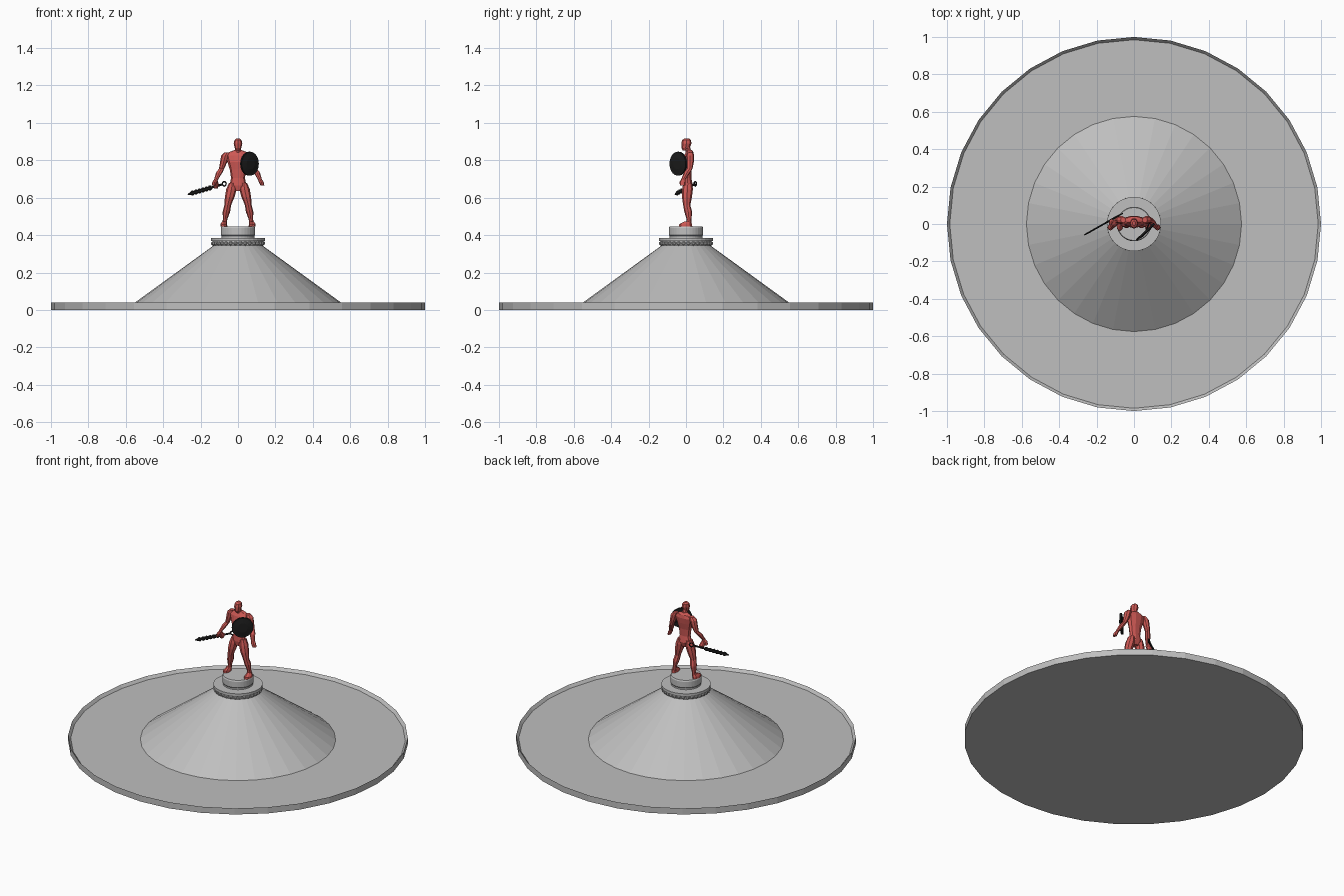
import bpy, bmesh, math
from mathutils import Vector, Matrix


def material(name, rgb):
    m = bpy.data.materials.new(name)
    m.diffuse_color = (*rgb, 1)
    return m


GREY = material("stone grey", (0.52, 0.52, 0.52))
RED = material("statue red", (0.62, 0.10, 0.09))
BLACK = material("weapon black", (0.012, 0.012, 0.012))


def finish(name, bm, mat):
    bmesh.ops.recalc_face_normals(bm, faces=bm.faces)
    me = bpy.data.meshes.new(name)
    bm.to_mesh(me)
    bm.free()
    me.materials.append(mat)
    ob = bpy.data.objects.new(name, me)
    bpy.context.collection.objects.link(ob)
    return ob


def loft(name, rings, mat, n=8):
    """Skin of elliptical rings (centre, half-axis a, half-axis b), capped."""
    bm = bmesh.new()
    prev = None
    for i, (c, a, b) in enumerate(rings):
        c, a, b = Vector(c), Vector(a), Vector(b)
        cur = [bm.verts.new(c + a * math.cos(math.tau * k / n) + b * math.sin(math.tau * k / n))
               for k in range(n)]
        if prev:
            for k in range(n):
                bm.faces.new((prev[k], prev[(k + 1) % n], cur[(k + 1) % n], cur[k]))
        if i in (0, len(rings) - 1):
            bm.faces.new(cur)
        prev = cur
    return finish(name, bm, mat)


def body(name, rows, mat=RED, n=8):
    """Loft of level sections: rows of x, y, z, half width, half depth."""
    return loft(name, [((x, y, z), (rx, 0, 0), (0, ry, 0)) for x, y, z, rx, ry in rows], mat, n)


def turned(name, profile, n=32):
    return body(name, [(0, 0, z, r, r) for r, z in profile], GREY, n)


# Base dish with a raised sloping lip, cone, collar and pedestal
turned("base_dish", [(1, 0), (1, 0.04), (0.985, 0.022), (0.57, 0.022)])
turned("cone_mound", [(0.578, 0.02), (0.13, 0.345), (0.13, 0.36)])
turned("collar", [(0.135, 0.345), (0.135, 0.368), (0.145, 0.368), (0.145, 0.385)])
turned("pedestal", [(0.088, 0.38), (0.088, 0.395), (0.092, 0.4), (0.092, 0.438), (0.088, 0.446)])

# Beads under the collar
bm = bmesh.new()
for k in range(32):
    t = math.tau * (k + 0.5) / 32
    bmesh.ops.create_icosphere(bm, subdivisions=1, radius=0.013, matrix=Matrix.Translation(
        (0.134 * math.cos(t), 0.134 * math.sin(t), 0.356)))
finish("collar_beads", bm, GREY)

# Torso and head
body("torso", [(0, 0.008, 0.635, 0.022, 0.02), (0, 0.01, 0.665, 0.046, 0.028),
               (0, 0.008, 0.705, 0.037, 0.022), (0, 0.008, 0.75, 0.044, 0.024),
               (0, 0.01, 0.79, 0.056, 0.03), (0, 0.016, 0.825, 0.066, 0.028),
               (0, 0.02, 0.845, 0.045, 0.02), (0, 0.016, 0.856, 0.016, 0.015)], n=10)
body("neck", [(0, 0.014, 0.84, 0.018, 0.016), (0, 0.008, 0.872, 0.014, 0.014)])
body("head", [(0, -0.006, 0.853, 0.009, 0.012), (0, -0.002, 0.866, 0.018, 0.022),
              (0, 0.002, 0.89, 0.023, 0.027), (0, 0.003, 0.908, 0.019, 0.024),
              (0, 0.004, 0.917, 0.009, 0.012)])

# Legs, feet and arms, one per side
for s, side in ((-1, "right"), (1, "left")):
    body(side + "_leg", [(s * 0.03, 0.01, 0.68, 0.018, 0.024), (s * 0.035, 0.008, 0.645, 0.028, 0.029),
                         (s * 0.044, 0.005, 0.605, 0.026, 0.027), (s * 0.055, 0.004, 0.56, 0.018, 0.019),
                         (s * 0.062, 0.012, 0.525, 0.02, 0.021), (s * 0.069, 0.016, 0.485, 0.012, 0.013),
                         (s * 0.072, 0.016, 0.455, 0.012, 0.014)])
    body(side + "_foot", [(s * 0.076, -0.002, 0.446, 0.019, 0.036), (s * 0.076, -0.002, 0.458, 0.018, 0.034),
                          (s * 0.073, 0.01, 0.474, 0.012, 0.017)])
    body(side + "_arm", [(s * 0.058, 0.022, 0.843, 0.014, 0.016), (s * 0.068, 0.022, 0.825, 0.022, 0.022),
                         (s * 0.077, 0.022, 0.79, 0.019, 0.02), (s * 0.088, 0.02, 0.755, 0.014, 0.015),
                         (s * 0.1, 0.006, 0.735, 0.017, 0.017), (s * 0.117, -0.014, 0.698, 0.011, 0.012),
                         (s * 0.124, -0.018, 0.685, 0.013, 0.016), (s * 0.131, -0.018, 0.665, 0.01, 0.015)])

# Right hand reaching back around the grip
body("grip_hand", [(-0.12, -0.01, 0.69, 0.012, 0.018), (-0.118, 0.004, 0.67, 0.016, 0.022),
                   (-0.118, 0.006, 0.65, 0.01, 0.014)])

# Sword: grip, wavy blade, ring pommel
start, tip = Vector((-0.082, 0.045, 0.672)), Vector((-0.268, -0.06, 0.618))
d = (tip - start).normalized()
flat = d.cross(Vector((0, 0, 1))).normalized()
up = flat.cross(d)


def along(t, width, thick):
    return (start.lerp(tip, t), up * width, flat * thick)


loft("sword_grip", [along(0, 0.006, 0.006), along(0.36, 0.006, 0.006)], BLACK, 6)
rings = [along(0.32 + 0.05 * i, 0.015 if i % 2 else 0.009, 0.005) for i in range(13)]
loft("sword_blade", rings + [along(1, 0.002, 0.002)], BLACK, 6)
bpy.ops.mesh.primitive_torus_add(major_radius=0.012, minor_radius=0.004, major_segments=12,
                                 minor_segments=6, location=start - d * 0.01,
                                 rotation=flat.to_track_quat('Z', 'Y').to_euler())
bpy.context.object.name = "sword_ring"
bpy.context.object.data.materials.append(BLACK)

# Round shield facing front left
nrm, across = Vector((0.68, -0.73, 0)), Vector((0.73, 0.68, 0))
mid = Vector((0.062, -0.042, 0.782))
loft("shield", [(mid + nrm * h, across * r, Vector((0, 0, r)))
                for h, r in ((-0.006, 0.06), (-0.006, 0.064), (0.004, 0.064), (0.004, 0.056), (0.009, 0.03))],
     BLACK, 20)
# Strap joining shield to the arm
loft("shield_strap", [(mid, across * 0.01, (0, 0, 0.014)),
                      ((0.085, 0.015, 0.765), across * 0.008, (0, 0, 0.012))], BLACK, 6)
